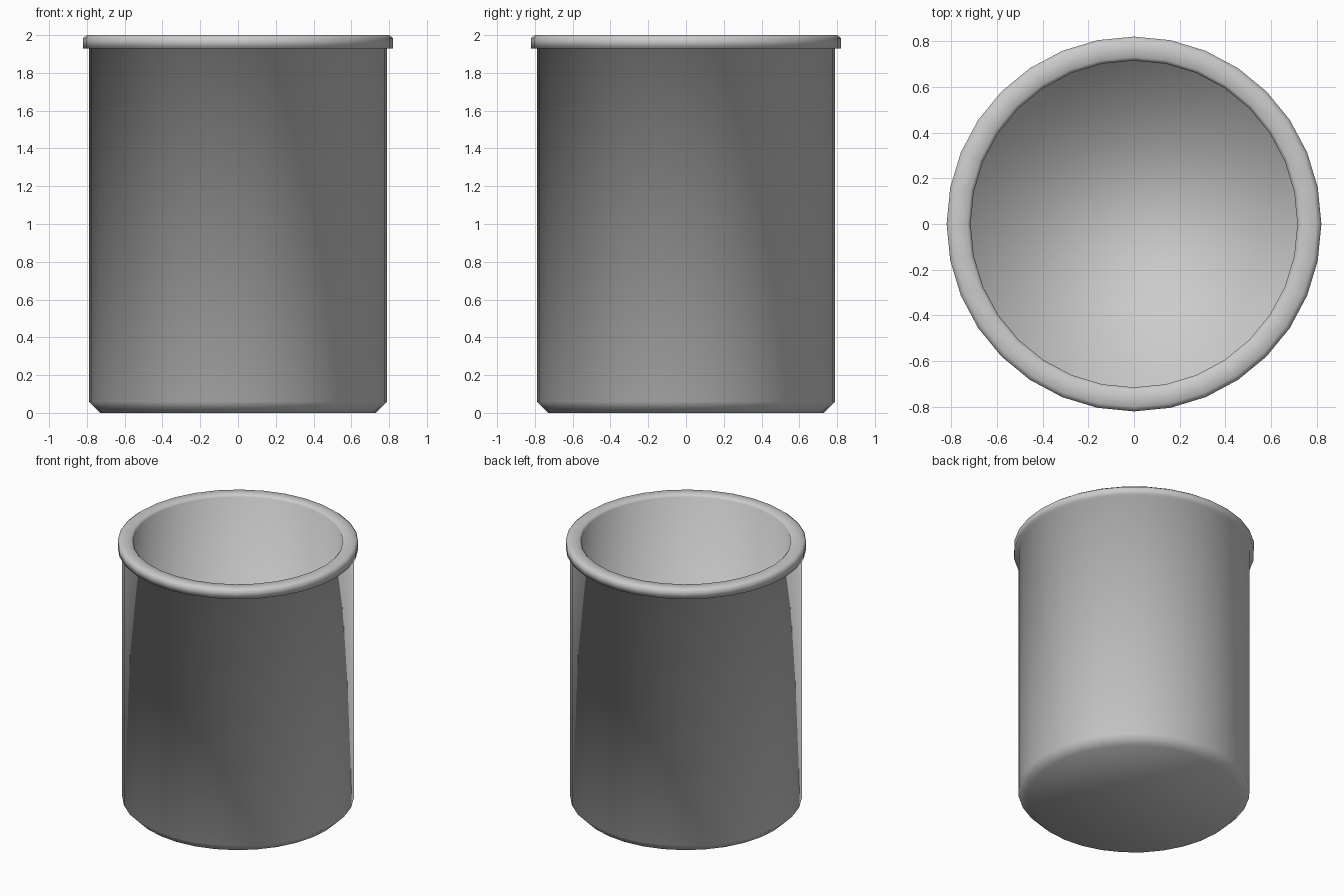
import bpy, bmesh, math

SIDES = 32

old = bpy.data.objects.get("Cube")
if old:
    bpy.data.objects.remove(old, do_unlink=True)

# Single grey finish
grey = bpy.data.materials.new("plain_grey")
grey.use_nodes = True
colour = (0.6, 0.6, 0.6, 1)
grey.diffuse_color = colour
grey.node_tree.nodes["Principled BSDF"].inputs["Base Color"].default_value = colour

# Radius and height, from the outer base over the lip to the inner floor
profile = [(0.73, 0), (0.79, 0.06), (0.79, 1.93), (0.82, 1.93),
           (0.82, 1.985), (0.80, 2.0), (0.73, 2.0), (0.715, 1.985), (0.715, 0.08)]

# Cup: rings joined into walls, capped underneath and on the inner floor
bm = bmesh.new()
rings = []
for radius, height in profile:
    angles = [2 * math.pi * i / SIDES for i in range(SIDES)]
    rings.append([bm.verts.new((radius * math.cos(a), radius * math.sin(a), height))
                  for a in angles])
for low, high in zip(rings, rings[1:]):
    for i in range(SIDES):
        j = (i + 1) % SIDES
        bm.faces.new((low[i], low[j], high[j], high[i]))
bm.faces.new(rings[0][::-1])
bm.faces.new(rings[-1])
for face in bm.faces:
    face.smooth = True

mesh = bpy.data.meshes.new("cup")
bm.to_mesh(mesh)
bm.free()
mesh.materials.append(grey)
cup = bpy.data.objects.new("cup", mesh)
bpy.context.collection.objects.link(cup)
